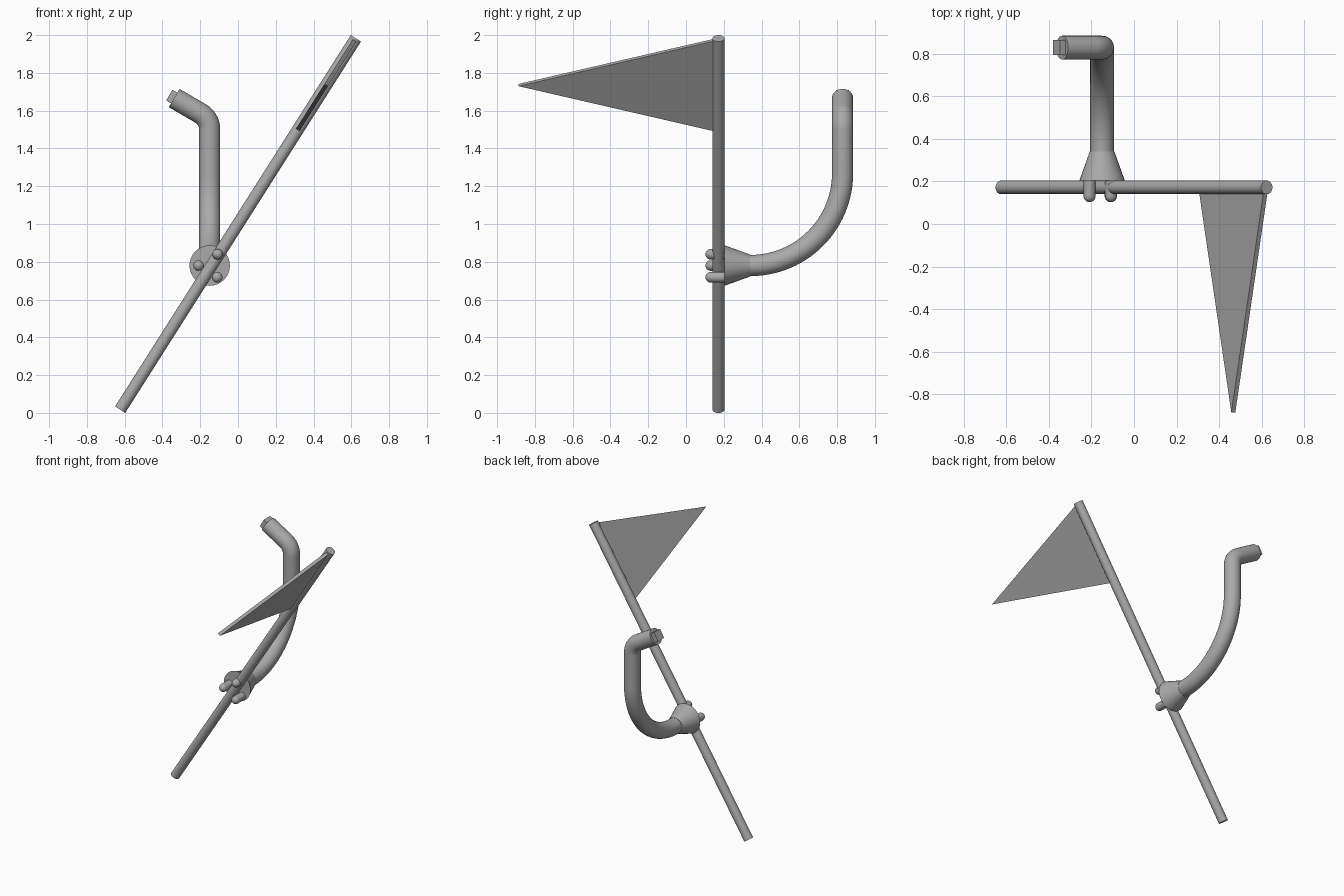
import bpy
from math import sin, cos, pi, radians
from mathutils import Vector, Matrix

cube = bpy.data.objects.get("Cube")
if cube:
    bpy.data.objects.remove(cube)

GREY = (0.4, 0.4, 0.4, 1)
metal = bpy.data.materials.new("plain_grey")
metal.use_nodes = True
metal.diffuse_color = GREY
metal.node_tree.nodes["Principled BSDF"].inputs["Base Color"].default_value = GREY


def add_mesh(name, verts, faces, smooth=True):
    mesh = bpy.data.meshes.new(name)
    mesh.from_pydata(verts, [], faces)
    mesh.materials.append(metal)
    obj = bpy.data.objects.new(name, mesh)
    bpy.context.collection.objects.link(obj)
    if smooth:
        bpy.ops.object.select_all(action='DESELECT')
        obj.select_set(True)
        bpy.context.view_layer.objects.active = obj
        bpy.ops.object.shade_smooth_by_angle(angle=radians(35))
    return obj


def sweep(name, path, radii, side, sides=32):
    """Skin a capped round tube along a path; side seeds the ring direction."""
    path = [Vector(p) for p in path]
    verts, faces = [], []
    for i, p in enumerate(path):
        ahead = path[min(i + 1, len(path) - 1)] - p
        behind = p - path[max(i - 1, 0)]
        t = (ahead.normalized() + behind.normalized()).normalized()
        side = (Vector(side) - t * t.dot(Vector(side))).normalized()
        up = t.cross(side)
        for k in range(sides):
            a = 2 * pi * k / sides
            verts.append(p + radii[i] * (side * cos(a) + up * sin(a)))
    for i in range(len(path) - 1):
        for k in range(sides):
            n = (k + 1) % sides
            a, b = i * sides, (i + 1) * sides
            faces.append((a + k, a + n, b + n, b + k))
    faces.append(tuple(reversed(range(sides))))
    faces.append(tuple(range(len(verts) - sides, len(verts))))
    return add_mesh(name, verts, faces)


# Slanted pole
POLE_Y = 0.172
bottom, top = Vector((-0.624, POLE_Y, 0.017)), Vector((0.624, POLE_Y, 1.983))
axis = (top - bottom).normalized()
sweep("pole", [bottom, top], [0.032] * 2, (0, 1, 0))

# Triangular pennant: thin prism in the plane of the pole and the front axis
high = top - axis * 0.004
low = bottom.lerp(top, 0.75)
tip = (high + low) / 2
tip.y = -0.887
half = axis.cross(Vector((0, 1, 0))) * 0.011
corners = [high, low, tip]
add_mesh("pennant", [c + half for c in corners] + [c - half for c in corners],
         [(0, 1, 2), (5, 4, 3), (0, 3, 4, 1), (1, 4, 5, 2), (2, 5, 3, 0)], False)

# Flared mounting cup
X, Z, R = -0.15, 0.78, 0.056
CUP_Y = 0.34
sweep("mounting_cup", [(X, 0.204, Z), (X, CUP_Y, Z)], [0.107, 0.058], (1, 0, 0))

# Curved arm: large sweep backwards and up, then a short bend to the side
BACK_Y = 0.829
big = BACK_Y - CUP_Y
path = [(X, CUP_Y - 0.01, Z)]
for i in range(25):
    a = i / 24 * pi / 2
    path.append((X, CUP_Y + big * sin(a), Z + big * (1 - cos(a))))
bend, bend_z = 0.1, 1.5
for i in range(11):
    a = i / 10 * radians(60)
    path.append((X - bend * (1 - cos(a)), BACK_Y, bend_z + bend * sin(a)))
out = Vector((-sin(radians(60)), 0, cos(radians(60))))
end = Vector((-0.338, BACK_Y, 1.667))
path.append(end)
sweep("curved_arm", path, [R] * len(path), (1, 0, 0))

# Square peg in the arm's end
bpy.ops.mesh.primitive_cube_add(size=1)
peg = bpy.context.object
peg.name = "end_peg"
peg.data.materials.append(metal)
peg.matrix_world = (Matrix.Translation(end + out * 0.005)
                    @ Matrix.Rotation(radians(-60), 4, 'Y')
                    @ Matrix.Diagonal((0.066, 0.07, 0.05, 1)))

# Three round-ended gripping pins
PIN_R, FRONT_Y = 0.028, 0.103
for name, px, pz in (("right_pin", -0.209, Z), ("upper_pin", -0.108, 0.84),
                     ("lower_pin", -0.11, 0.718)):
    pts, radii = [(px, 0.21, pz)], [PIN_R]
    for i in range(8):
        a = i / 7 * radians(88)
        pts.append((px, FRONT_Y + PIN_R * (1 - sin(a)), pz))
        radii.append(PIN_R * cos(a))
    sweep(name, pts, radii, (1, 0, 0), 20)
